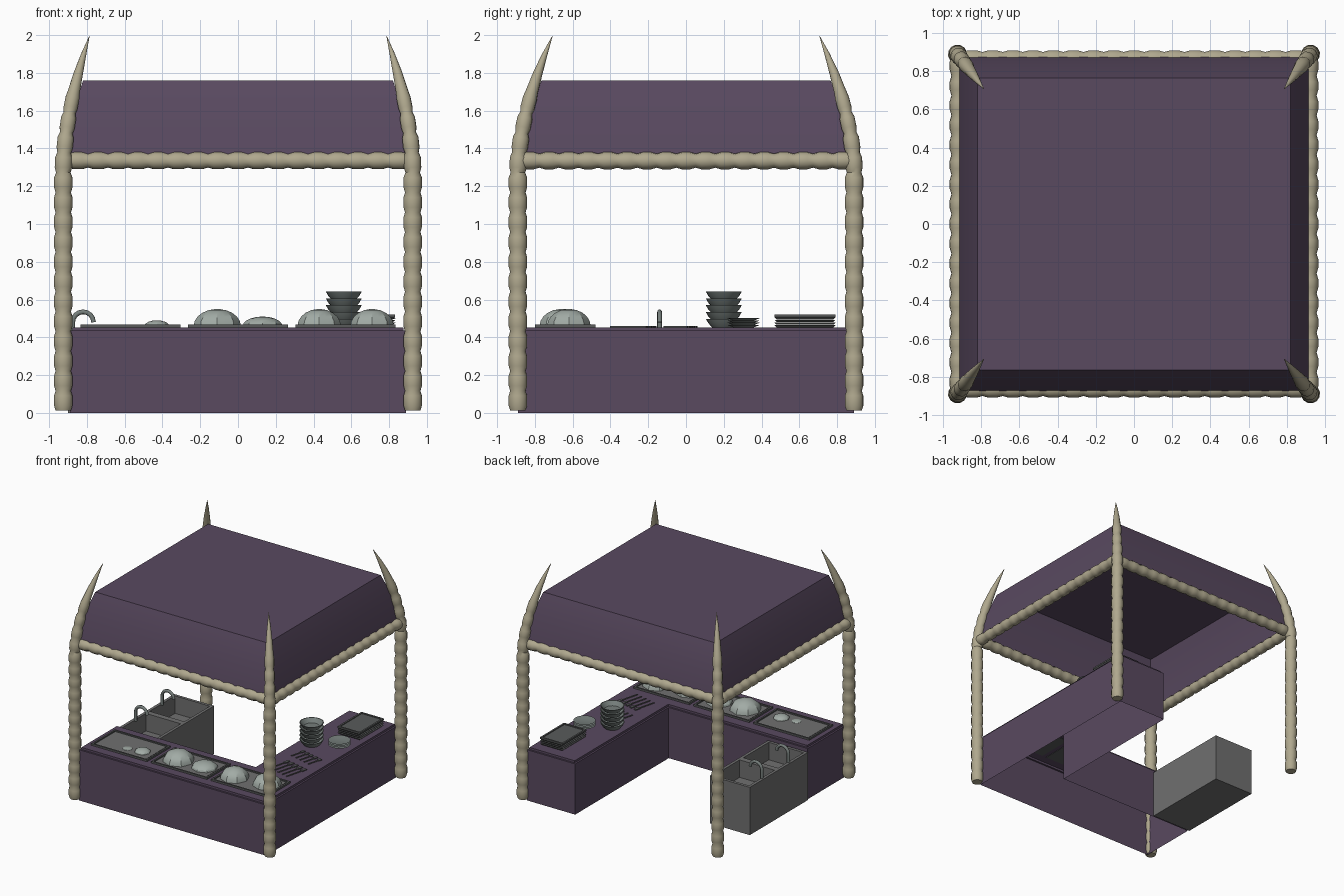
import bpy, bmesh, math
from mathutils import Vector, Matrix

old = bpy.data.objects.get("Cube")
if old:
    bpy.data.objects.remove(old)


def material(name, rgb):
    m = bpy.data.materials.new(name)
    m.use_nodes = True
    m.diffuse_color = (*rgb, 1)
    m.node_tree.nodes["Principled BSDF"].inputs["Base Color"].default_value = (*rgb, 1)
    return m


purple = material("purple cloth", (0.10, 0.067, 0.117))
bone = material("pale bone", (0.43, 0.39, 0.27))
steel = material("sink grey", (0.16, 0.16, 0.16))
dish = material("dish grey", (0.18, 0.21, 0.20))
food = material("pale food", (0.36, 0.41, 0.38))
dark = material("dark tray metal", (0.10, 0.105, 0.105))


def finish(name, bm, mat, smooth=None, normals=True):
    if normals:
        bmesh.ops.recalc_face_normals(bm, faces=bm.faces)
    me = bpy.data.meshes.new(name)
    bm.to_mesh(me)
    bm.free()
    ob = bpy.data.objects.new(name, me)
    bpy.context.collection.objects.link(ob)
    me.materials.append(mat)
    if smooth:
        bpy.ops.object.select_all(action="DESELECT")
        ob.select_set(True)
        bpy.context.view_layer.objects.active = ob
        bpy.ops.object.shade_smooth_by_angle(angle=math.radians(smooth))
    return ob


def loft(bm, rings, cap_start=True, cap_end=True):
    """Skin a list of point rings that have equal counts."""
    vs = [[bm.verts.new(p) for p in r] for r in rings]
    n = len(vs[0])
    for a, b in zip(vs, vs[1:]):
        for i in range(n):
            j = (i + 1) % n
            bm.faces.new((a[i], a[j], b[j], b[i]))
    if cap_start:
        bm.faces.new(vs[0][::-1])
    if cap_end:
        bm.faces.new(vs[-1])


def tube(name, path, radii, mat, sides=12, smooth=35):
    rings = []
    for i, p in enumerate(path):
        d = (path[min(i + 1, len(path) - 1)] - path[max(i - 1, 0)]).normalized()
        u = d.cross(Vector((0.3, 1, 0.2))).normalized()
        v = d.cross(u)
        rings.append([p + radii[i] * (u * math.cos(t) + v * math.sin(t))
                      for t in (2 * math.pi * k / sides for k in range(sides))])
    bm = bmesh.new()
    loft(bm, rings)
    return finish(name, bm, mat, smooth)


def lathe(bm, profile, x, y, z, sides=24):
    loft(bm, [[(x + r * math.cos(2 * math.pi * k / sides),
                y + r * math.sin(2 * math.pi * k / sides), z + h)
               for k in range(sides)] for r, h in profile])


def box(bm, x0, x1, y0, y1, z0, z1, grow=0):
    rect = lambda g, z: [(x0 - g, y0 - g, z), (x1 + g, y0 - g, z),
                         (x1 + g, y1 + g, z), (x0 - g, y1 + g, z)]
    loft(bm, [rect(0, z0), rect(grow, z1)])


def basin(name, x0, x1, y0, y1, z0, z1, cells, rim, depth, mat):
    """Box with sunken compartments side by side along y."""
    bm = bmesh.new()
    rows = [[bm.verts.new((x, y0 + (y1 - y0) * i / cells, z1)) for x in (x0, x1)]
            for i in range(cells + 1)]
    tops = [bm.faces.new((a[0], a[1], b[1], b[0])) for a, b in zip(rows, rows[1:])]
    edge = [e for e in bm.edges if e.is_boundary]
    skirt = bmesh.ops.extrude_edge_only(bm, edges=edge)["geom"]
    for v in skirt:
        if isinstance(v, bmesh.types.BMVert):
            v.co.z = z0
    bmesh.ops.holes_fill(bm, edges=[e for e in bm.edges if e.is_boundary], sides=0)
    bmesh.ops.inset_individual(bm, faces=tops, thickness=rim)
    for f in bmesh.ops.extrude_discrete_faces(bm, faces=tops)["faces"]:
        hole = [e for e in f.edges]
        for v in f.verts:
            v.co.z -= depth
    # bridge each lowered floor to its rim
    floors = [f for f in bm.faces if all(e.is_boundary for e in f.edges)]
    rims = [e for e in bm.edges if e.is_boundary and e.verts[0].co.z > z1 - 1e-5]
    for f in floors:
        for e in list(f.edges):
            a, b = e.verts
            up = [min((v for r in rims for v in r.verts),
                      key=lambda v: (v.co - p.co - Vector((0, 0, depth))).length) for p in (a, b)]
            bm.faces.new((a, b, up[1], up[0]))
    return finish(name, bm, mat)


# Jointed bone corner posts ending in curved spikes
def lean(z):
    t = max(0.0, (z - 1.28) / 0.72)
    return t ** 1.7


for sx, sn in ((1, "left"), (-1, "right")):
    for sy, fn in ((-1, "front"), (1, "back")):
        joint, count = 0.105, 16
        hs, rs = [], []
        for i in range(count):
            taper = 1 - 0.3 * max(0, (i - 11) / 5)
            for f, r in ((0.0, 0.042), (0.25, 0.05), (0.75, 0.05)):
                hs.append(0.012 + (i + f) * joint)
                rs.append(r * taper)
        hs += [1.70, 1.80, 1.90, 1.995]
        rs += [0.033, 0.025, 0.014, 0.001]
        path = [Vector((sx * (0.925 - 0.14 * lean(z)), sy * (0.89 - 0.185 * lean(z)), z)) for z in hs]
        tube(f"{fn}_{sn}_post", path, rs, bone)


# Jointed bone beams under the canopy
def beam(name, a, b, count=17):
    ts, rs = [], []
    for i in range(count):
        for f, r in ((0.0, 0.037), (0.3, 0.046), (0.7, 0.046)):
            ts.append((i + f) / count)
            rs.append(r)
    tube(name, [a.lerp(b, t) for t in ts + [1]], rs + [0.037], bone)


for s, fb, lr in ((-1, "front", "right"), (1, "back", "left")):
    beam(f"{fb}_beam", Vector((-0.9, s * 0.865, 1.335)), Vector((0.9, s * 0.865, 1.335)))
    beam(f"{lr}_beam", Vector((s * 0.92, -0.88, 1.335)), Vector((s * 0.92, 0.88, 1.335)))

# Cloth canopy, open underneath
bm = bmesh.new()
loft(bm, [[(i * x, j * y, z) for i, j in ((-1, -1), (1, -1), (1, 1), (-1, 1))]
          for x, y, z in ((0.92, 0.88, 1.34), (0.885, 0.842, 1.56), (0.82, 0.765, 1.76))],
     cap_start=False)
finish("canopy", bm, purple, 25)

# L-shaped counter, open underneath, with a slightly inset top
bm = bmesh.new()


def ell(g, z):
    return [(-0.89 + g, -0.89 + g, z), (0.89 - g, -0.89 + g, z), (0.89 - g, 0.89 - g, z),
            (0.43 + g, 0.89 - g, z), (0.43 + g, -0.38 - g, z), (-0.89 + g, -0.38 - g, z)]


loft(bm, [ell(0, 0), ell(0, 0.435), ell(0.015, 0.435), ell(0.015, 0.453)], cap_start=False)
finish("counter", bm, purple)

# Double sink with two hooked taps
basin("sink", -0.90, -0.52, -0.37, 0.42, 0, 0.41, 2, 0.035, 0.15, steel)
for i, y in enumerate((-0.14, 0.22)):
    path = [Vector((-0.875, y, 0.40)), Vector((-0.875, y, 0.46))]
    for k in range(9):
        t = math.pi * k / 8
        path.append(Vector((-0.82 - 0.055 * math.cos(t), y, 0.48 + 0.055 * math.sin(t))))
    tube(f"tap_{i + 1}", path, [0.013] * len(path), dish, 8, 50)

# Serving trays on the front counter
for i, x in enumerate((-0.57, 0.0, 0.57)):
    basin(f"serving_tray_{i + 1}", x - 0.265, x + 0.265, -0.80, -0.48, 0.45, 0.468, 1, 0.02, 0.01, dark)
    bm = bmesh.new()
    box(bm, x - 0.24, x + 0.24, -0.775, -0.505, 0.456, 0.461)
    finish(f"tray_liner_{i + 1}", bm, steel)

# Ridged mounds of food
mounds = ((-0.11, -0.65, 0.125, 0.09), (0.13, -0.64, 0.105, 0.05), (0.43, -0.66, 0.115, 0.09),
          (0.71, -0.62, 0.115, 0.09), (-0.43, -0.68, 0.065, 0.03), (-0.56, -0.7, 0.04, 0.008))
for i, (x, y, r, h) in enumerate(mounds):
    bm = bmesh.new()
    rings = []
    for k in range(6):
        a = math.pi / 2 * k / 5.3
        rings.append([(x + q * math.cos(t), y + q * math.sin(t), 0.46 + h * math.sin(a))
                      for t, q in ((2 * math.pi * s / 16, r * math.cos(a) * (1 - 0.07 * (s % 2)))
                                   for s in range(16))])
    loft(bm, rings)
    finish(f"food_mound_{i + 1}", bm, food, 25)

# Stacked bowls, round plates and rectangular platters on the side counter
bm = bmesh.new()
for i in range(5):
    lathe(bm, ((0.062, 0), (0.082, 0.022), (0.095, 0.045), (0.089, 0.045), (0.06, 0.012)),
          0.56, 0.20, 0.453 + i * 0.036)
finish("bowl_stack", bm, dish, 30)

bm = bmesh.new()
for i in range(4):
    lathe(bm, ((0.055, 0), (0.087, 0.013), (0.083, 0.013), (0.055, 0.005)), 0.75, 0.305, 0.453 + i * 0.012)
finish("plate_stack", bm, dish, 30)

bm = bmesh.new()
for i in range(4):
    box(bm, 0.63, 0.82, 0.48, 0.78, 0.453 + i * 0.014, 0.465 + i * 0.014, 0.012)
finish("platter_stack", bm, dark)
basin("top_platter", 0.618, 0.832, 0.468, 0.792, 0.508, 0.521, 1, 0.02, 0.007, dark)

# Cutlery rows
for name, y, length in (("knife", -0.28, 0.2), ("fork", -0.03, 0.13)):
    bm = bmesh.new()
    for i in range(5):
        x = 0.57 + i * 0.05
        box(bm, x - 0.005, x + 0.005, y - length / 2, y + length / 4, 0.453, 0.459)
        box(bm, x - 0.012, x + 0.012, y + length / 4, y + length / 2, 0.453, 0.461)
    bmesh.ops.rotate(bm, verts=bm.verts, cent=(0.67, y, 0.455), matrix=Matrix.Rotation(-0.25, 3, "Z"))
    finish(f"{name}_row", bm, dark)
